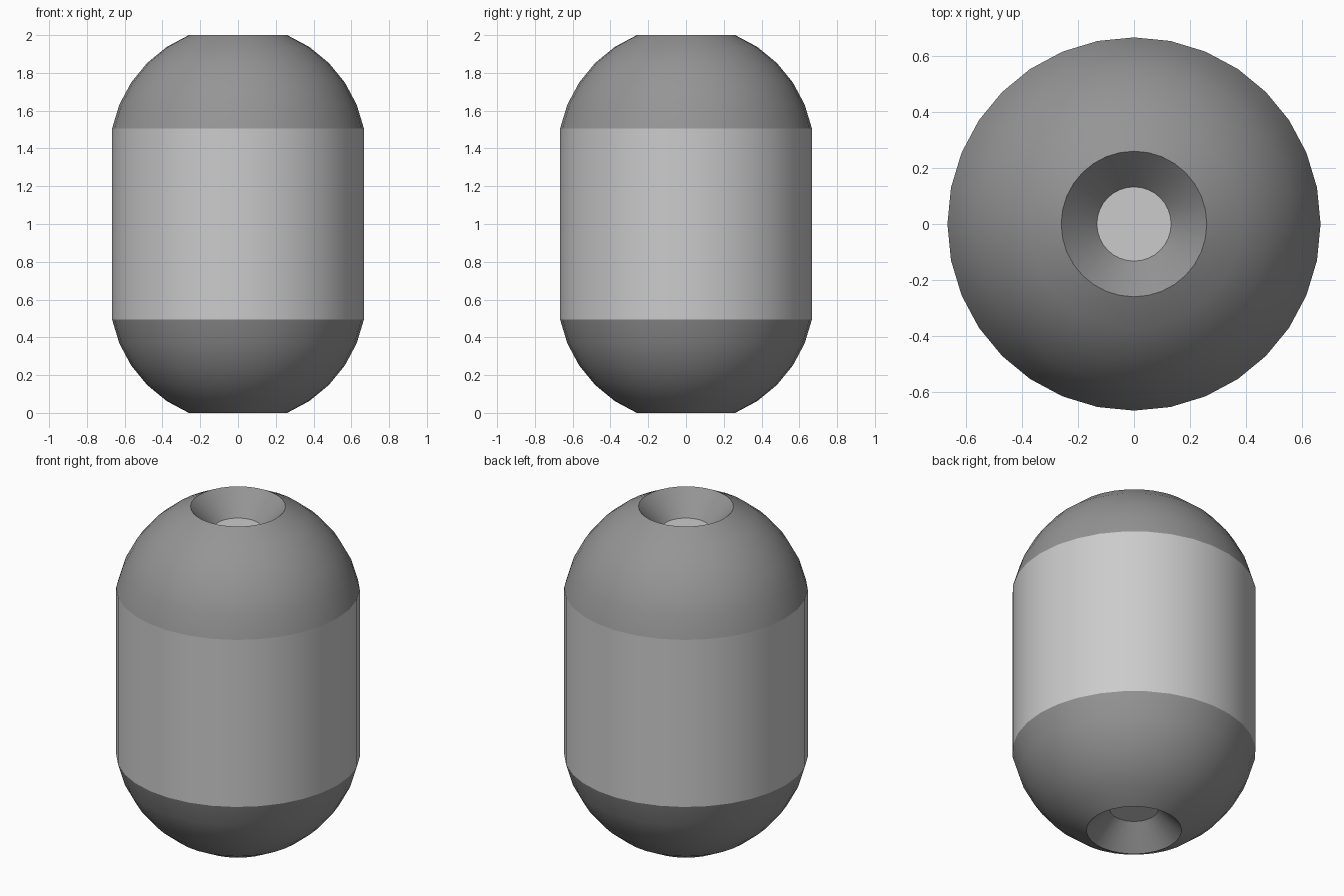
import bpy, bmesh, math

if "Cube" in bpy.data.objects:
    bpy.data.objects.remove(bpy.data.objects["Cube"])

SIDES = 32
R = 0.68                       # dome radius
STEP = math.radians(11.25)
ZC = 1.0 - R * math.cos(2 * STEP)   # dome centre above mid-height
MID = 1.0

dark = bpy.data.materials.new("dark_grey")
dark.diffuse_color = (0.3, 0.3, 0.3, 1)
dark.use_nodes = True
dark.node_tree.nodes["Principled BSDF"].inputs["Base Color"].default_value = dark.diffuse_color


def lathe(name, profile, fill=False, mat=None):
    """Revolve (radius, z) points round the z axis."""
    bm = bmesh.new()
    rings = []
    for r, z in profile:
        rings.append([bm.verts.new((r * math.cos(2 * math.pi * i / SIDES),
                                    r * math.sin(2 * math.pi * i / SIDES), z))
                      for i in range(SIDES)])
    for a, b in zip(rings, rings[1:]):
        for i in range(SIDES):
            j = (i + 1) % SIDES
            bm.faces.new((a[i], a[j], b[j], b[i]))
    if fill:
        bm.faces.new(rings[0] if profile[0][1] > MID else rings[0][::-1])
    # profiles listed downward need flipping to face outwards
    me = bpy.data.meshes.new(name)
    bm.to_mesh(me)
    bm.free()
    ob = bpy.data.objects.new(name, me)
    bpy.context.collection.objects.link(ob)
    if mat:
        me.materials.append(mat)
    bpy.ops.object.select_all(action='DESELECT')
    ob.select_set(True)
    bpy.context.view_layer.objects.active = ob
    if not fill:
        bpy.ops.object.shade_smooth_by_angle(angle=math.radians(40))
    return ob


# dome outline from the body seam up to the rim, then down the countersunk hole
dome = [(R * math.sin(k * STEP), ZC + R * math.cos(k * STEP)) for k in range(7, 1, -1)]
hole = (R * math.sin(STEP), 0.868)
seam_r, seam_z = dome[0]

# straight body
lathe("body", [(seam_r, MID - seam_z), (seam_r, MID + seam_z)])

# domes and light hole floors, top and bottom
for side, s in (("top", 1), ("bottom", -1)):
    points = [(r, MID + s * z) for r, z in dome + [hole]]
    if s < 0:
        points.reverse()
    lathe(side + "_dome", points, mat=dark)
    lathe(side + "_hole_floor", [(hole[0], MID + s * hole[1])], fill=True)
